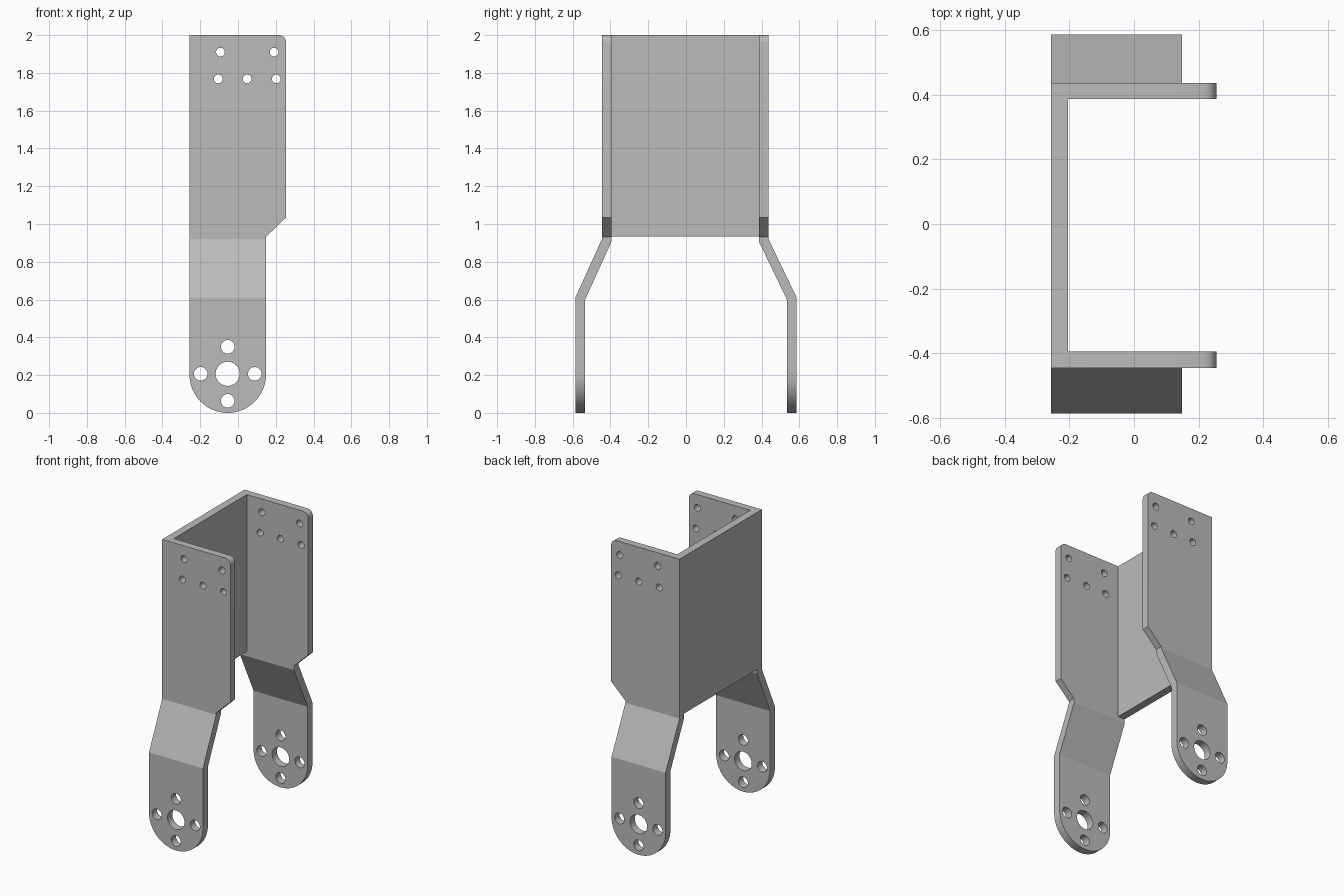
import bpy, bmesh
from math import sin, cos, pi, radians
from mathutils import Vector

cube = bpy.data.objects.get("Cube")
if cube:
    bpy.data.objects.remove(cube, do_unlink=True)

grey = bpy.data.materials.new("plain grey")
grey.use_nodes = True
colour = (0.5, 0.5, 0.5, 1)
grey.diffuse_color = colour
grey.node_tree.nodes["Principled BSDF"].inputs["Base Color"].default_value = colour


def arc(cx, cz, r, start, end, steps):
    angles = [radians(start + (end - start) * i / steps) for i in range(steps + 1)]
    return [(cx + r * cos(a), cz + r * sin(a)) for a in angles]


def add_prism(bm, points, sweep):
    face = bm.faces.new([bm.verts.new(p) for p in points])
    moved = bmesh.ops.extrude_face_region(bm, geom=[face])["geom"]
    verts = [v for v in moved if isinstance(v, bmesh.types.BMVert)]
    bmesh.ops.translate(bm, verts=verts, vec=Vector(sweep))


def prisms(name, outlines, sweep):
    bm = bmesh.new()
    for points in outlines:
        add_prism(bm, points, sweep)
    bmesh.ops.recalc_face_normals(bm, faces=bm.faces[:])
    mesh = bpy.data.meshes.new(name)
    bm.to_mesh(mesh)
    bm.free()
    mesh.materials.append(grey)
    obj = bpy.data.objects.new(name, mesh)
    bpy.context.collection.objects.link(obj)
    return obj


LEFT, RIGHT, STEP = -0.257, 0.255, 0.148
FOOT_X, FOOT_Z, FOOT_R = -0.0545, 0.2025, 0.2025

# Arm outline: rounded foot, chamfered shoulder, one rounded top corner
outline = (arc(FOOT_X, FOOT_Z, FOOT_R, 180, 360, 40)
           + [(STEP, 0.932), (RIGHT, 1.035)]
           + arc(RIGHT - 0.04, 1.96, 0.04, 0, 90, 8)
           + [(LEFT, 2.0)])

# Pivot holes around the foot and mounting holes near the top
holes = [(FOOT_X, 0.207, 0.064)]
holes += [(FOOT_X + 0.143 * cos(k * pi / 2), 0.207 + 0.143 * sin(k * pi / 2), 0.036)
          for k in range(4)]
holes += [(x, 1.91, 0.023) for x in (-0.093, 0.191)]
holes += [(x, 1.768, 0.023) for x in (-0.105, 0.048, 0.203)]


def along_y(points):
    return [(x, -1, z) for x, z in points]


outline_cutter = prisms("outline_cutter", [along_y(outline)], (0, 2, 0))
hole_cutter = prisms("hole_cutter",
                     [along_y(arc(x, z, r, 0, 348.75, 31)) for x, z, r in holes],
                     (0, 2, 0))


def smooth(obj):
    bpy.ops.object.select_all(action="DESELECT")
    obj.select_set(True)
    bpy.context.view_layer.objects.active = obj
    bpy.ops.object.shade_smooth_by_angle(angle=radians(20))


# Bent arm: a joggled strip trimmed to the outline and drilled
def bent_arm(name, side, inner):
    outer = inner + 0.05
    strip = [(outer, 2.1), (outer, 0.92), (0.586, 0.61), (0.586, -0.1),
             (0.534, -0.1), (0.534, 0.6), (inner, 0.905), (inner, 2.1)]
    arm = prisms(name, [[(-0.4, side * y, z) for y, z in strip]], (0.8, 0, 0))
    for cutter, mode in ((outline_cutter, "INTERSECT"), (hole_cutter, "DIFFERENCE")):
        mod = arm.modifiers.new(mode.title(), "BOOLEAN")
        mod.operation, mod.object, mod.solver = mode, cutter, "EXACT"
    bpy.context.view_layer.update()
    graph = bpy.context.evaluated_depsgraph_get()
    arm_mesh = bpy.data.meshes.new_from_object(arm.evaluated_get(graph))
    arm.modifiers.clear()
    arm.data = arm_mesh
    smooth(arm)


FRONT_IN, BACK_IN = 0.395, 0.387
bent_arm("front_arm", -1, FRONT_IN)
bent_arm("back_arm", 1, BACK_IN)

# Web plate joining the two arms
web = [(LEFT, 0.935), (LEFT + 0.052, 0.935), (LEFT + 0.052, 2.0), (LEFT, 2.0)]
prisms("web_plate", [[(x, -FRONT_IN, z) for x, z in web]], (0, FRONT_IN + BACK_IN, 0))

for cutter in (outline_cutter, hole_cutter):
    bpy.data.objects.remove(cutter, do_unlink=True)
